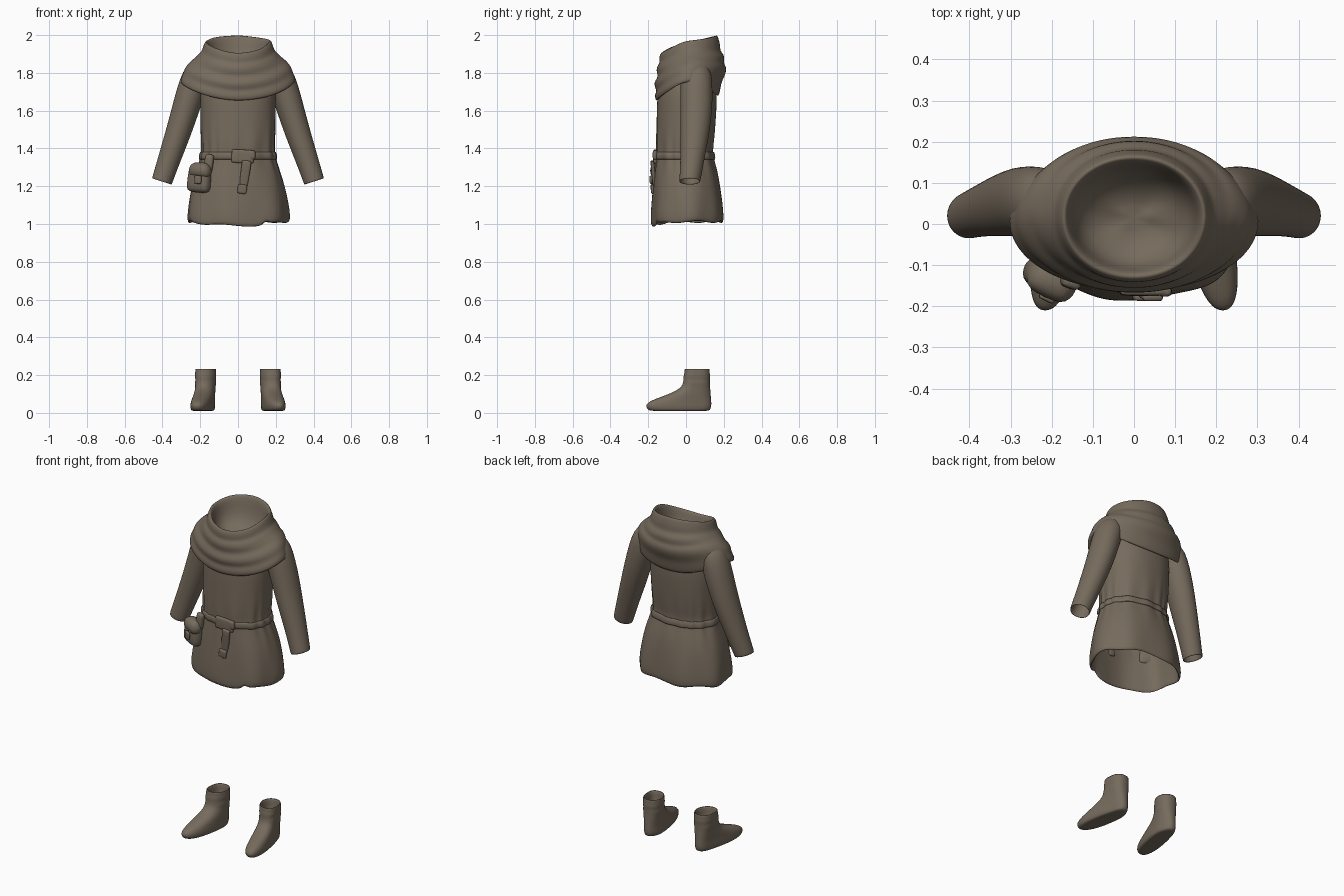
import bpy, bmesh, math
from mathutils import Vector, Matrix

old = bpy.data.objects.get("Cube")
if old:
    bpy.data.objects.remove(old, do_unlink=True)

cloth = bpy.data.materials.new("brown_cloth")
cloth.use_nodes = True
COLOUR = (0.18, 0.145, 0.108, 1)
cloth.diffuse_color = COLOUR
bsdf = cloth.node_tree.nodes["Principled BSDF"]
bsdf.inputs["Base Color"].default_value = COLOUR
bsdf.inputs["Roughness"].default_value = 0.9


def finish(name, bm, subdiv=1):
    bmesh.ops.recalc_face_normals(bm, faces=bm.faces)
    mesh = bpy.data.meshes.new(name)
    bm.to_mesh(mesh)
    bm.free()
    mesh.materials.append(cloth)
    mesh.shade_smooth()
    obj = bpy.data.objects.new(name, mesh)
    bpy.context.collection.objects.link(obj)
    if subdiv:
        mod = obj.modifiers.new("smooth", "SUBSURF")
        mod.levels = mod.render_levels = subdiv
    return obj


def loft(name, rings, closed=False, subdiv=1):
    """Skin rings of points; cap both ends, or join last to first."""
    bm = bmesh.new()
    loops = [[bm.verts.new(p) for p in ring] for ring in rings]
    n = len(loops[0])
    pairs = list(zip(loops, loops[1:]))
    if closed:
        pairs.append((loops[-1], loops[0]))
    for a, b in pairs:
        for i in range(n):
            j = (i + 1) % n
            bm.faces.new((a[i], a[j], b[j], b[i]))
    if not closed:
        for ends in (loops[0], loops[-1]):
            mid = sum((v.co for v in ends), Vector()) / n
            hub = bm.verts.new(mid)
            for i in range(n):
                bm.faces.new((ends[i], ends[(i + 1) % n], hub))
    return finish(name, bm, subdiv)


def angles(n):
    return [2 * math.pi * i / n for i in range(n)]


def oval(t, power):
    c, s = math.cos(t), math.sin(t)
    e = 2 / power
    return math.copysign(abs(c) ** e, c), math.copysign(abs(s) ** e, s)


def bump(x, centre, width):
    return math.exp(-((x - centre) / width) ** 2)


# Tunic body: gathered waist, flared skirt, notched wavy hem
def tunic_ring(z, rx, front, back):
    pts = []
    for t in angles(80):
        c, s = oval(t, 2.25)
        gather = 0.005 * bump(z, 1.38, 0.1) * math.sin(15 * t + 2 * math.sin(3 * t))
        sway = 0.005 * bump(z, 1.05, 0.13) * math.sin(7 * t + 1)
        k = 1 + (gather + sway) / 0.2
        x = rx * c * k
        y = (front + back) / 2 + (back - front) / 2 * s * k
        hem = bump(z, 0.99, 0.05)
        lift = 0.022 * (1 - max(0, -s) ** 3) + 0.006 * math.sin(6 * t)
        if s < 0:
            lift += 0.022 * bump(x, 0.15, 0.014)
        pts.append((x, y, z + hem * lift))
    return pts


outer = [(0.988, .268, -.183, .198), (1.03, .271, -.184, .199), (1.1, .265, -.181, .195),
         (1.2, .247, -.174, .182), (1.28, .222, -.166, .166), (1.33, .204, -.16, .15),
         (1.37, .194, -.156, .14), (1.41, .193, -.158, .142), (1.45, .196, -.158, .148),
         (1.52, .198, -.156, .155), (1.62, .2, -.154, .162), (1.72, .2, -.15, .165),
         (1.79, .17, -.12, .14)]
inner = [(z, rx - .014, f + .014, b - .014) for z, rx, f, b in outer[:8]]
loft("tunic", [tunic_ring(*r) for r in inner[::-1] + outer])

# Thin belt around the waist
belt = [(1.338, .2, -.158, .148), (1.345, .207, -.166, .155), (1.378, .202, -.166, .149),
        (1.385, .194, -.157, .142), (1.36, .185, -.145, .135)]
loft("belt", [tunic_ring(*r) for r in belt], closed=True)


# Draped cowl: each ring has its own front, side and back height
def cowl_ring(zf, zs, zb, rx, front, back):
    pts = []
    for t in angles(64):
        c, s = oval(t, 2.05)
        z = zs + ((zb if s > 0 else zf) - zs) * abs(s) ** 1.7
        z += 0.005 * math.sin(3 * t + 0.7) * abs(c)
        half = back if s > 0 else -front
        mid = (front + back) / 2
        y = mid + (back - front) / 2 * s
        pts.append((rx * c, y, z))
    return pts


cowl = [(1.69, 1.77, 1.71, .26, -.135, .155), (1.65, 1.745, 1.675, .292, -.15, .165),
        (1.655, 1.75, 1.68, .304, -.162, .175), (1.685, 1.775, 1.72, .302, -.166, .183),
        (1.705, 1.8, 1.75, .29, -.154, .188), (1.725, 1.825, 1.775, .283, -.166, .2),
        (1.75, 1.845, 1.805, .27, -.169, .213), (1.772, 1.865, 1.835, .25, -.152, .213),
        (1.79, 1.875, 1.85, .238, -.15, .198), (1.81, 1.887, 1.875, .222, -.157, .204),
        (1.835, 1.903, 1.9, .208, -.154, .199), (1.85, 1.915, 1.915, .194, -.139, .18),
        (1.868, 1.932, 1.945, .188, -.142, .182), (1.89, 1.952, 1.975, .181, -.14, .174),
        (1.905, 1.968, 1.998, .174, -.133, .167), (1.907, 1.968, 2.0, .166, -.124, .158),
        (1.89, 1.945, 1.975, .155, -.113, .146), (1.85, 1.89, 1.91, .147, -.104, .136),
        (1.82, 1.84, 1.85, .125, -.08, .11), (1.8, 1.81, 1.81, .07, -.03, .06)]
loft("cowl", [cowl_ring(*r) for r in cowl])


# Sleeves: tapered tubes with open cuffs
def sleeve_ring(side, x, y, z, r, ry):
    across = Vector((.94, 0, .3))
    pts = []
    for t in angles(32):
        p = Vector((x, y, z)) + across * (r * math.cos(t)) + Vector((0, ry * math.sin(t), 0))
        pts.append((side * p.x, p.y, p.z))
    return pts


sleeve = [(.2, .055, 1.84, .05, .06), (.222, .055, 1.79, .075, .083), (.25, .055, 1.7, .077, .086),
          (.28, .055, 1.6, .073, .084), (.317, .047, 1.48, .068, .077), (.355, .037, 1.37, .062, .066),
          (.39, .025, 1.265, .057, .058), (.403, .02, 1.226, .056, .056), (.404, .02, 1.222, .053, .053),
          (.398, .022, 1.24, .049, .049), (.375, .03, 1.31, .046, .046)]


# Boots: stacked ovals, long foot turned outward, slouched hollow shaft
def boot_ring(side, z, front, back, rx):
    pts = []
    for t in angles(32):
        c, s = oval(t, 2.3)
        y = (front + back) / 2 + (back - front) / 2 * s
        x = .17 + .17 * max(0, .06 - y) + rx * c
        pts.append((side * x, y, z))
    return pts


boot = [(.01, -.185, .118, .045), (.014, -.2, .128, .054), (.035, -.215, .135, .057),
        (.055, -.205, .135, .055), (.075, -.16, .133, .054), (.095, -.105, .131, .053),
        (.115, -.055, .13, .052), (.14, -.022, .127, .052), (.16, -.016, .127, .056),
        (.175, -.013, .126, .052), (.195, -.014, .129, .057), (.21, -.008, .125, .054),
        (.233, -.008, .126, .055), (.235, -.002, .12, .05), (.21, .004, .115, .044),
        (.15, .006, .112, .042)]

for side, label in ((1, "left"), (-1, "right")):
    loft(label + "_sleeve", [sleeve_ring(side, *r) for r in sleeve])
    loft(label + "_boot", [boot_ring(side, *r) for r in boot])


# Soft rounded blocks for the belt fittings
def block(name, loc, size, turn=(0, 0, 0), bevel=0.4, taper=1.0):
    bm = bmesh.new()
    bmesh.ops.create_cube(bm, size=1)
    for v in bm.verts:
        if v.co.z > 0:
            v.co.x *= taper
        v.co = Vector(a * b for a, b in zip(v.co, size))
    bmesh.ops.bevel(bm, geom=bm.edges[:], offset=min(size) * bevel, segments=2,
                    profile=0.5, affect='EDGES')
    obj = finish(name, bm, 1)
    rot = Matrix.Identity(4)
    for angle, axis in zip(turn, "XYZ"):
        rot = Matrix.Rotation(math.radians(angle), 4, axis) @ rot
    obj.matrix_world = Matrix.Translation(loc) @ rot
    return obj


block("buckle", (.025, -.163, 1.358), (.12, .024, .072), (0, 3, 0))
block("buckle_tongue", (.075, -.164, 1.365), (.035, .026, .05))
block("belt_tail", (.035, -.17, 1.25), (.042, .022, .175), (6, 8, 0), taper=1.25)
block("belt_tail_tip", (.022, -.177, 1.185), (.05, .02, .05), (4, 8, 0))
block("pouch", (-.205, -.13, 1.24), (.14, .08, .15), (0, 4, -25), taper=.85)
block("pouch_flap", (-.2, -.14, 1.285), (.135, .084, .085), (0, 4, -25), taper=.85)
block("pouch_clasp", (-.212, -.18, 1.235), (.04, .016, .045), (0, 4, -25))
block("pouch_loop", (-.155, -.14, 1.32), (.05, .035, .1), (0, 8, -18))
